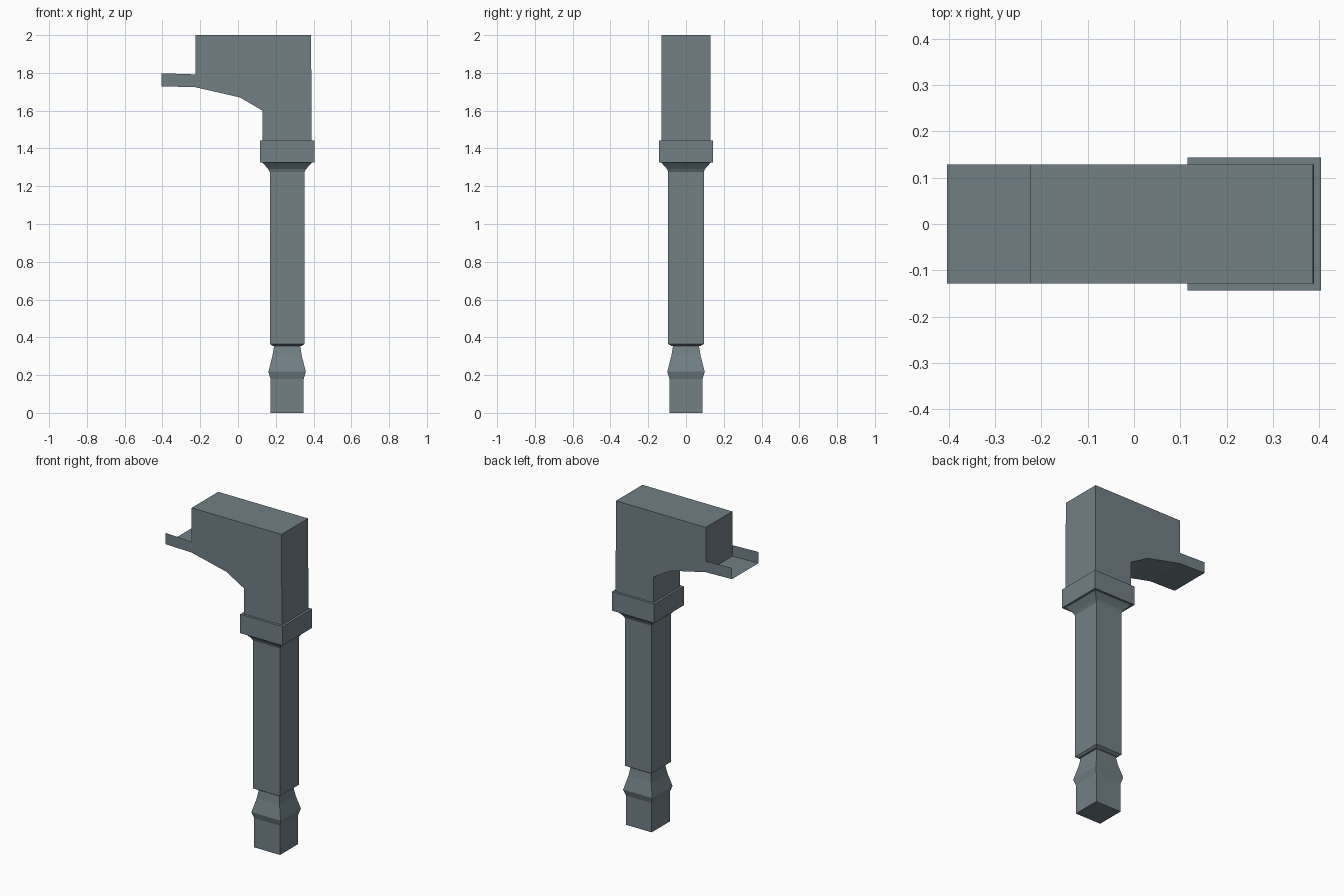
import bpy, bmesh

if "Cube" in bpy.data.objects:
    bpy.data.objects.remove(bpy.data.objects["Cube"])

CX = 0.26  # axis of the square stem

mat = bpy.data.materials.new("slate grey")
mat.diffuse_color = (0.165, 0.215, 0.235, 1)
mat.use_nodes = True
mat.node_tree.nodes["Principled BSDF"].inputs["Base Color"].default_value = mat.diffuse_color


def finish(name, bm, fix_normals=True):
    if fix_normals:
        bmesh.ops.recalc_face_normals(bm, faces=bm.faces)
    me = bpy.data.meshes.new(name)
    bm.to_mesh(me)
    bm.free()
    me.materials.append(mat)
    ob = bpy.data.objects.new(name, me)
    bpy.context.collection.objects.link(ob)
    return ob


def square_loft(name, profile):
    """Stack of square rings: (z, half width in x, half width in y)."""
    bm = bmesh.new()
    rings = [[bm.verts.new((CX + sx * hx, sy * hy, z))
              for sx, sy in ((-1, -1), (1, -1), (1, 1), (-1, 1))]
             for z, hx, hy in profile]
    for a, b in zip(rings, rings[1:]):
        for i in range(4):
            j = (i + 1) % 4
            bm.faces.new((a[i], a[j], b[j], b[i]))
    bm.faces.new(rings[0][::-1])
    bm.faces.new(rings[-1])
    return finish(name, bm)


# head block: side outline pulled across the width
outline = [(-0.225, 2.0), (-0.225, 1.724), (0.01, 1.67), (0.13, 1.60),
           (0.13, 1.44), (0.389, 1.44), (0.389, 1.54), (0.387, 2.0)]
HALF = 0.129
bm = bmesh.new()
face = bm.faces.new([bm.verts.new((x, -HALF, z)) for x, z in outline])
ext = bmesh.ops.extrude_face_region(bm, geom=[face])
moved = [g for g in ext["geom"] if isinstance(g, bmesh.types.BMVert)]
bmesh.ops.translate(bm, verts=moved, vec=(0, 2 * HALF, 0))
finish("head_block", bm)

# open spout channel: floor and two thin side walls, no lid and no end
bm = bmesh.new()
rows = [[bm.verts.new((x, y, z)) for y, z in
         ((-HALF, top), (-HALF, low), (HALF, low), (HALF, top))]
        for x, low, top in ((-0.404, 1.729, 1.798), (-0.225, 1.724, 1.792))]
for i in range(3):
    bm.faces.new((rows[0][i], rows[0][i + 1], rows[1][i + 1], rows[1][i]))
# point normals up and inward, toward the open side
for f in bm.faces:
    f.normal_update()
    c = f.calc_center_median()
    if f.normal.z < -0.5 or abs(f.normal.y) > 0.5 and f.normal.y * c.y < 0:
        f.normal_flip()
finish("spout_channel", bm, False)

# collar with flared underside
square_loft("collar", [(1.325, 0.144, 0.144), (1.442, 0.144, 0.144)])
square_loft("collar_flare", [(1.275, 0.091, 0.094), (1.29, 0.10, 0.10),
                             (1.31, 0.117, 0.117), (1.326, 0.132, 0.132)])

# long square shaft
square_loft("shaft", [(0.355, 0.078, 0.078), (0.365, 0.091, 0.094),
                      (0.377, 0.091, 0.094), (1.28, 0.091, 0.094)])

# foot with pinched neck and bulge
square_loft("foot", [(0, 0.088, 0.088), (0.18, 0.088, 0.088),
                     (0.218, 0.099, 0.099), (0.30, 0.078, 0.078),
                     (0.36, 0.068, 0.068)])
